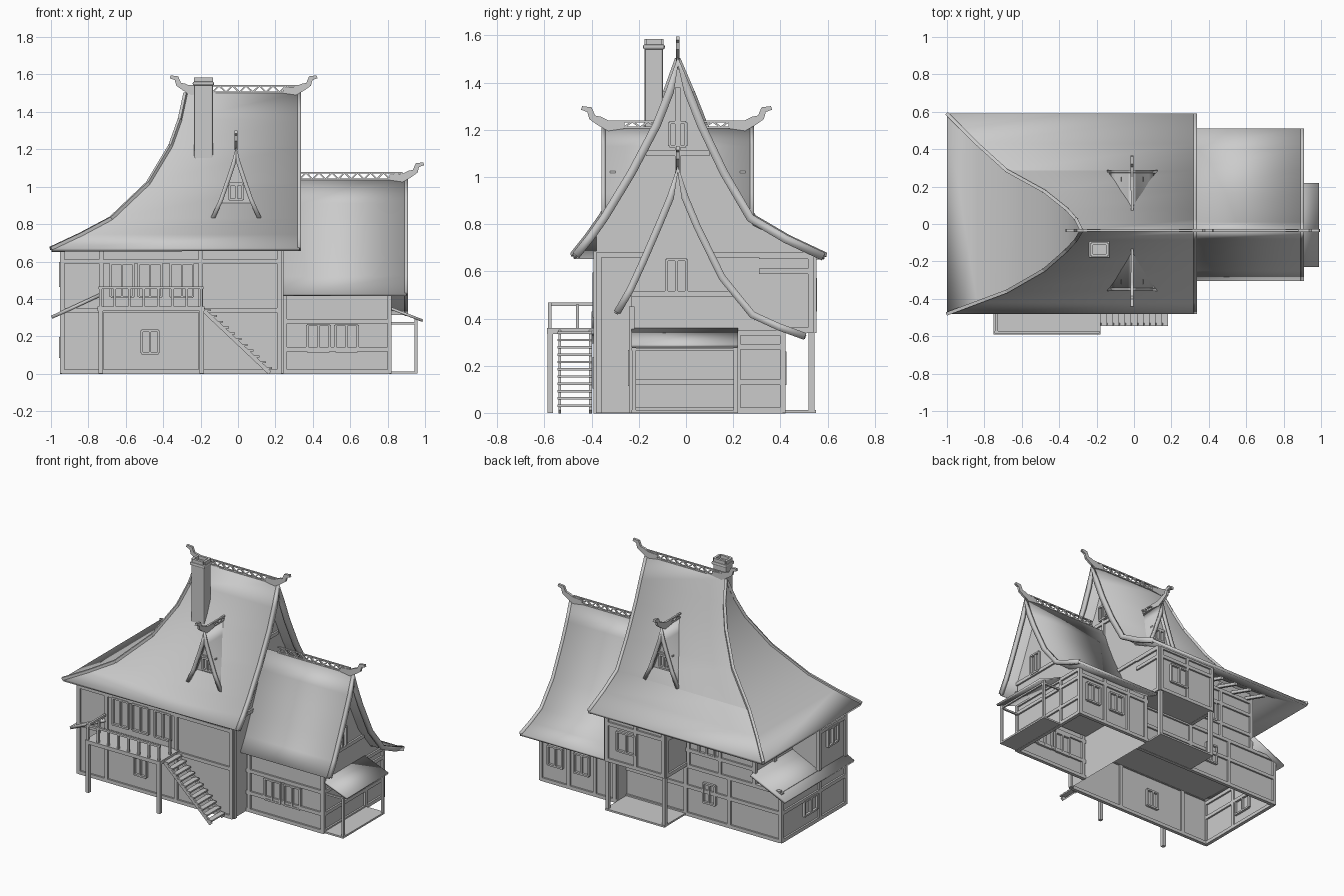
import bpy, bmesh, math
from mathutils import Vector, Matrix

if "Cube" in bpy.data.objects:
    bpy.data.objects.remove(bpy.data.objects["Cube"])

mat = bpy.data.materials.new("plain grey")
mat.use_nodes = True
mat.diffuse_color = (0.6, 0.6, 0.6, 1)
mat.node_tree.nodes["Principled BSDF"].inputs["Base Color"].default_value = mat.diffuse_color


def finish(name, bm, smooth=False):
    mesh = bpy.data.meshes.new(name)
    bm.to_mesh(mesh)
    bm.free()
    obj = bpy.data.objects.new(name, mesh)
    bpy.context.collection.objects.link(obj)
    mesh.materials.append(mat)
    if smooth:
        bpy.ops.object.select_all(action='DESELECT')
        obj.select_set(True)
        bpy.context.view_layer.objects.active = obj
        bpy.ops.object.shade_smooth_by_angle(angle=math.radians(25))
    return obj


def add_box(bm, x, y, z):
    size = [abs(r[1] - r[0]) for r in (x, y, z)]
    mid = [(r[0] + r[1]) / 2 for r in (x, y, z)]
    return bmesh.ops.create_cube(bm, size=1, matrix=Matrix.Translation(mid) @ Matrix.Diagonal((*size, 1)))


def box(name, x, y, z, hollow=False):
    bm = bmesh.new()
    add_box(bm, x, y, z)
    if hollow:  # open floor and ceiling
        bm.normal_update()
        ends = [f for f in bm.faces if abs(f.normal.z) > 0.5]
        bmesh.ops.delete(bm, geom=ends, context='FACES')
    return finish(name, bm)


def add_bar(bm, p, q, w, h):
    p, q = Vector(p), Vector(q)
    d = q - p
    m = Matrix.Translation((p + q) / 2) @ d.to_track_quat('X', 'Z').to_matrix().to_4x4()
    bmesh.ops.create_cube(bm, size=1, matrix=m @ Matrix.Diagonal((d.length, w, h, 1)))


def bars(name, pairs, w, h):
    bm = bmesh.new()
    for p, q in pairs:
        add_bar(bm, p, q, w, h)
    return finish(name, bm)


def place(axis, a, u, z):
    return (a, u, z) if axis == 'x' else (u, a, z)


def prism(name, pts, axis, a, b, open_bottom=False):
    bm = bmesh.new()
    face = bm.faces.new([bm.verts.new(place(axis, a, u, z)) for u, z in pts])
    new = bmesh.ops.extrude_face_region(bm, geom=[face], use_keep_orig=True)["geom"]
    step = Vector(place(axis, b - a, 0, 0))
    bmesh.ops.translate(bm, vec=step, verts=[v for v in new if isinstance(v, bmesh.types.BMVert)])
    bmesh.ops.recalc_face_normals(bm, faces=bm.faces)
    if open_bottom:
        low = [f for f in bm.faces if all(v.co.z < 0.001 for v in f.verts)]
        bmesh.ops.delete(bm, geom=low, context='FACES')
    return finish(name, bm)


def shell(name, rows, thick):
    """Roof skin through rows of points, thickened downwards."""
    bm = bmesh.new()
    grid = [[bm.verts.new(p) for p in row] for row in rows]
    for r, s in zip(grid, grid[1:]):
        for i in range(len(r) - 1):
            bm.faces.new((r[i], r[i + 1], s[i + 1], s[i]))
    bmesh.ops.remove_doubles(bm, verts=bm.verts, dist=0.0005)
    bm.normal_update()
    bmesh.ops.reverse_faces(bm, faces=[f for f in bm.faces if f.normal.z < 0])
    obj = finish(name, bm, True)
    mod = obj.modifiers.new("thickness", 'SOLIDIFY')
    mod.thickness, mod.offset = thick, -1
    return obj


def sheet(name, pts, axis, a, b, thick=0.018, lift=0):
    return shell(name, [[place(axis, s, u, z + lift) for s in (a, b)] for u, z in pts], thick)


def timbers(name, axis, plane, span, height, posts, rails, w=0.024, d=0.012):
    """Posts at u positions and rails at z positions, standing out of one wall."""
    bm = bmesh.new()
    out = (plane - d, plane + d)
    rects = [((u - w / 2, u + w / 2), height) for u in posts]
    rects += [(span, (z - w / 2, z + w / 2)) for z in rails]
    for u, z in rects:
        add_box(bm, *((out, u, z) if axis == 'x' else (u, out, z)))
    return finish(name, bm)


def window(name, axis, plane, u, z, w, h):
    l, r, lo, hi = u - w / 2, u + w / 2, z - h / 2, z + h / 2
    return timbers(name, axis, plane, (l, r), (lo, hi), (l, u, r), (lo, hi), 0.012, 0.016)


# main storeys, with a bay at the back and a box room over the left end
L, R, F, B = -0.94, 0.23, -0.38, 0.31
box("lower_walls", (L, R), (F, B), (0, 0.34), True)
box("upper_walls", (-0.74, R), (F, B), (0.33, 0.77))
box("back_bay", (-0.22, R), (B, 0.54), (0.34, 0.675))
box("left_box_room", (L, -0.74), (F, -0.1), (0.33, 0.68))

# main roof: height, left end, front and back at each level
levels = [(1.5, -0.28, -0.035, -0.035), (1.36, -0.31, -0.085, 0.025), (1.22, -0.36, -0.14, 0.08),
          (1.02, -0.48, -0.245, 0.175), (0.83, -0.68, -0.36, 0.285), (0.745, -0.84, -0.42, 0.43),
          (0.67, -1.0, -0.48, 0.59)]
end = 0.33
shell("main_roof", [[(end, f, z), (l, f, z), (l, b, z), (end, b, z)] for z, l, f, b in levels], 0.02)
slope = [(f, z) for z, l, f, b in reversed(levels)] + [(b, z) for z, l, f, b in levels[1:]]
sheet("main_bargeboard", slope, 'x', end - 0.012, end + 0.008, 0.035, 0.008)
gable = [(u, z - 0.035) for u, z in slope if z > 0.8]
prism("main_gable_wall", [(F, 0.66), (F, 0.75)] + gable + [(0.53, 0.67), (0.53, 0.66)], 'x', 0.1, R)
for side, k in (("front", 2), ("back", 3)):
    path = [(v[1], v[k], v[0]) for v in levels]
    bars(side + "_hip_trim", list(zip(path, path[1:])), 0.018, 0.018)

# wing body and roof
wing = [(-0.305, 0.425), (-0.25, 0.52), (-0.195, 0.64), (-0.13, 0.79), (-0.08, 0.91), (-0.035, 1.04),
        (0.01, 0.91), (0.06, 0.79), (0.165, 0.575), (0.29, 0.42), (0.4, 0.37), (0.51, 0.33)]
WF, WB, WR = -0.23, 0.41, 0.81
inner = [(u, z - 0.025) for u, z in wing[2:-2]]
prism("wing_walls", [(WF, 0), (WF, 0.53)] + inner + [(WB, 0.345), (WB, 0)], 'x', R, WR, True)
box("wing_ceiling", (R, WR - 0.01), (WF + 0.01, WB - 0.01), (0.32, 0.33))
sheet("wing_roof", wing, 'x', R, 0.9)
sheet("wing_bargeboard", wing, 'x', 0.89, 0.91, 0.03, 0.008)

# dormers on both slopes share one roof running through the house
half = [(0.135, 0.83), (0.09, 0.93), (0.05, 1.045), (0.022, 1.13)]
mid = -0.01
dormer = [(mid - u, z) for u, z in half] + [(mid, 1.21)] + [(mid + u, z) for u, z in reversed(half)]
sheet("dormer_roof", dormer, 'y', -0.35, 0.28, 0.012)
prism("dormer_walls", [(u, z - 0.02) for u, z in dormer], 'y', -0.31, 0.24)
for side, y in (("front", -0.35), ("back", 0.28)):
    sheet(side + "_dormer_bargeboard", dormer, 'y', y - 0.008, y + 0.008, 0.022, 0.005)
for side, y in (("front", -0.31), ("back", 0.24)):
    window(side + "_dormer_window", 'y', y, mid, 0.97, 0.07, 0.08)
    timbers(side + "_dormer_beam", 'y', y, (mid - 0.06, mid + 0.06), (0.9, 0.91), (), (1.02,), 0.012)

# ridge lattices with curled finials
curl = [(-0.07, 0.025), (0, 0.03), (0.03, 0.045), (0.055, 0.05), (0.07, 0.085), (0.11, 0.09),
        (0.115, 0.075), (0.088, 0.065), (0.08, 0.035), (0.045, 0.01), (0, -0.015), (-0.07, -0.005)]


def ridge(name, axis, at, a, b, z, tips, rise=0.035):
    """Axis is the direction across the ridge."""
    count = round((b - a) / 0.035)
    p = [place(axis, at, a + (b - a) * i / count, z + rise * (i % 2)) for i in range(count + 1)]
    pairs = list(zip(p, p[1:]))
    pairs += [(place(axis, at, a, z + h), place(axis, at, b, z + h)) for h in (0, rise)]
    bars(name + "_lattice", pairs, 0.012, 0.008)
    for u, s in tips:
        prism(name + "_finial", [(u + s * c, z + h) for c, h in curl], axis, at - 0.008, at + 0.008)


ridge("main_ridge", 'y', -0.035, -0.28, end, 1.505, ((-0.25, -1), (0.31, 1)))
ridge("wing_ridge", 'y', -0.035, end, 0.88, 1.04, ((0.88, 1),))
ridge("dormer_ridge", 'x', mid, -0.33, 0.25, 1.21, ((-0.33, -1), (0.25, 1)), 0.025)

# chimney
shaft = box("chimney_shaft", (-0.235, -0.135), (-0.175, -0.098), (1.13, 1.55))
cap = box("chimney_cap", (-0.242, -0.128), (-0.182, -0.09), (1.54, 1.562))
for part in (shaft, cap):
    bevel = part.modifiers.new("soft edges", 'BEVEL')
    bevel.width, bevel.segments = 0.008, 2
rim = [(x, y, 1.572) for x, y in ((-0.228, -0.168), (-0.142, -0.168), (-0.142, -0.104), (-0.228, -0.104))]
bars("chimney_rim", list(zip(rim, rim[1:] + rim[:1])), 0.016, 0.024)

# lean-to over the left end, awning over the wing porch
sheet("lean_to_roof", [(-0.74, 0.43), (-1.0, 0.31)], 'y', -0.4, 0.35)
sheet("porch_awning", [(WR, 0.36), (0.99, 0.29)], 'y', WF, 0.22, 0.014)
box("porch_deck", (WR, 0.96), (WF, 0.22), (0, 0.012))
for y in (WF + 0.01, 0.21):
    box("porch_post", (0.945, 0.96), (y - 0.008, y + 0.008), (0, 0.3))
bars("porch_rail", [((0.952, WF, 0.27), (0.952, 0.22, 0.27))] +
     [((WR, y, 0.27), (0.952, y, 0.27)) for y in (WF + 0.01, 0.21)], 0.012, 0.012)

# sheltered deck below the back bay
box("back_deck", (-0.22, R), (B, 0.55), (0, 0.012))
for x in (-0.21, 0.22):
    box("bay_post", (x - 0.012, x + 0.012), (0.52, 0.544), (0, 0.34))

# balcony with railing and stairs
box("balcony_floor", (-0.75, -0.18), (-0.59, F), (0.335, 0.36))
rail_posts = [-0.735 + 0.077 * i for i in range(8)]
rails = [((x, -0.578, 0.36), (x, -0.578, 0.46)) for x in rail_posts]
rails += [((-0.745, -0.578, 0.46), (-0.185, -0.578, 0.46))]
for x in (-0.735, -0.195):
    rails += [((x, y, 0.36), (x, y, 0.46)) for y in (-0.46, F)]
    box("balcony_post", (x - 0.012, x + 0.012), (-0.588, -0.564), (0, 0.34))
rails += [((-0.735, -0.578, 0.46), (-0.735, F, 0.46))]
bars("balcony_railing", rails, 0.014, 0.014)
bars("stair_stringers", [((-0.19, y, 0.345), (0.17, y, 0.005)) for y in (-0.535, -0.405)], 0.012, 0.022)
steps = 11
for i in range(steps):
    t = (i + 0.5) / steps
    x, z = -0.18 + 0.36 * t, 0.35 - 0.34 * t
    box("stair_tread", (x - 0.018, x + 0.018), (-0.545, -0.398), (z, z + 0.01))

# timber framing
timbers("front_lower_timbers", 'y', F, (L, R), (0, 0.34), (L, -0.73, -0.2, R - 0.01), (0.01, 0.34))
timbers("front_upper_timbers", 'y', F, (L, R), (0.34, 0.68), (L, -0.73, -0.2, R - 0.01), (0.6, 0.675))
timbers("left_lower_timbers", 'x', L, (F, B), (0, 0.32), (F, -0.1, B), (0.01, 0.2, 0.31))
timbers("box_room_timbers", 'x', L, (F, -0.1), (0.34, 0.68), (F, -0.1), (0.6, 0.67))
timbers("left_upper_timbers", 'x', -0.74, (-0.1, B), (0.4, 0.74), (0.1, B), (0.6, 0.7))
timbers("back_lower_timbers", 'y', B, (L, R), (0, 0.34), (L, -0.55, -0.22), (0.01, 0.2, 0.34))
timbers("back_upper_timbers", 'y', B, (-0.74, -0.22), (0.34, 0.75), (-0.74, -0.48, -0.24), (0.45, 0.6, 0.7))
timbers("bay_timbers", 'y', 0.54, (-0.22, R), (0.34, 0.67), (-0.21, 0, 0.22), (0.35, 0.6, 0.665))
for x in (-0.22, R):
    timbers("bay_side_timbers", 'x', x, (B, 0.54), (0.34, 0.67), (0.53,), (0.35, 0.6, 0.665))
timbers("right_end_timbers", 'x', R, (F, 0.53), (0, 0.66), (F + 0.01,), (0.67,))
timbers("gable_timbers", 'x', R, (-0.17, 0.1), (0.7, 1.38), (-0.035,), (1.1,))
timbers("wing_front_timbers", 'y', WF, (R, WR), (0, 0.45), (R + 0.02, WR), (0.01, 0.13, 0.28))
timbers("wing_back_timbers", 'y', WB, (R, WR), (0, 0.34), (R + 0.02, 0.4, 0.6, WR), (0.01, 0.3))
timbers("wing_end_timbers", 'x', WR, (WF, WB), (0, 0.35), (WF, 0.22, WB), (0.01, 0.13, 0.28, 0.34))
timbers("wing_gable_beam", 'x', WR, (WF, 0.2), (0.5, 0.52), (), (0.505,))

# windows
for x in (-0.62, -0.47, -0.3):
    window("front_upper_window", 'y', F, x, 0.5, 0.12, 0.18)
window("front_lower_window", 'y', F, -0.47, 0.17, 0.09, 0.12)
for x in (0.43, 0.58):
    window("wing_front_window", 'y', WF, x, 0.19, 0.12, 0.14)
for x in (0.5, 0.7):
    window("wing_back_window", 'y', WB, x, 0.19, 0.11, 0.13)
window("wing_gable_window", 'x', WR, -0.04, 0.58, 0.085, 0.14)
window("main_gable_window", 'x', R, -0.035, 1.18, 0.07, 0.1)
window("bay_window", 'y', 0.54, 0.07, 0.5, 0.14, 0.13)
window("back_lower_window", 'y', B, -0.4, 0.19, 0.09, 0.13)
window("back_upper_window", 'y', B, -0.38, 0.52, 0.12, 0.13)
window("box_room_window", 'x', L, -0.24, 0.53, 0.11, 0.12)
window("left_lower_window", 'x', L, 0, 0.14, 0.14, 0.1)
bars("eave_rafters", [((x, B, 0.72), (x, 0.5, 0.66)) for x in (-0.7, -0.58, -0.46, -0.34)], 0.018, 0.02)
